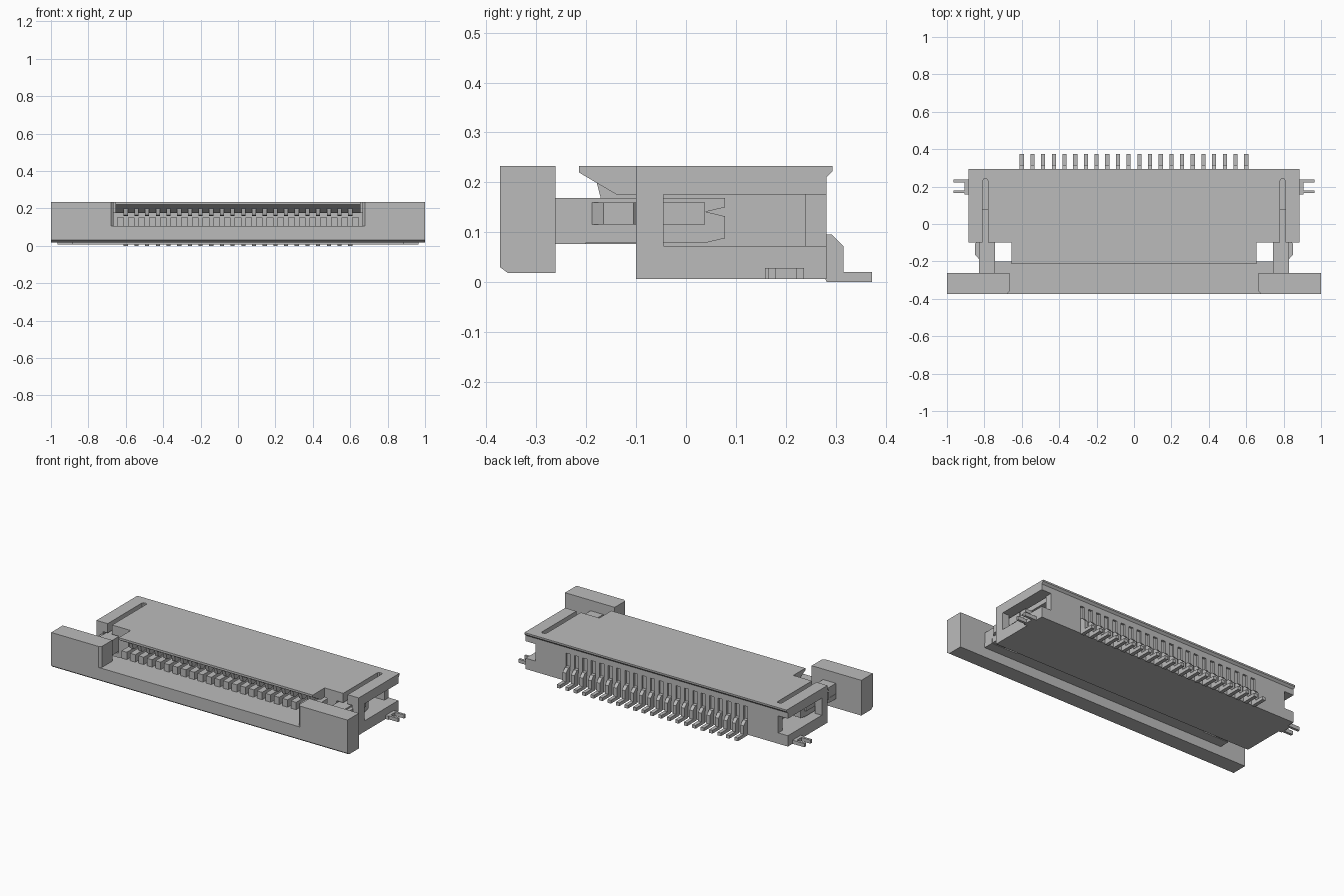
import bpy, bmesh

old = bpy.data.objects.get("Cube")
if old:
    bpy.data.objects.remove(old, do_unlink=True)

grey = bpy.data.materials.new("plain grey")
grey.use_nodes = True
colour = (0.5, 0.5, 0.5, 1)
grey.diffuse_color = colour
grey.node_tree.nodes["Principled BSDF"].inputs["Base Color"].default_value = colour


def add_prism(bm, pts, axis, lo, hi):
    """Extrude a 2D outline along an axis; the outline uses the other two axes in order."""
    def place(p, h):
        c = list(p)
        c.insert("xyz".index(axis), h)
        return c
    face = bm.faces.new([bm.verts.new(place(p, lo)) for p in pts])
    new = bmesh.ops.extrude_face_region(bm, geom=[face])["geom"]
    shift = [0, 0, 0]
    shift["xyz".index(axis)] = hi - lo
    bmesh.ops.translate(bm, vec=shift, verts=[v for v in new if isinstance(v, bmesh.types.BMVert)])


def add_box(bm, x, y, z):
    add_prism(bm, [(x[0], y[0]), (x[1], y[0]), (x[1], y[1]), (x[0], y[1])], "z", z[0], z[1])


def finish(name, bm, mirror=False):
    bmesh.ops.recalc_face_normals(bm, faces=bm.faces)
    mesh = bpy.data.meshes.new(name)
    bm.to_mesh(mesh)
    bm.free()
    mesh.materials.append(grey)
    ob = bpy.data.objects.new(name, mesh)
    bpy.context.collection.objects.link(ob)
    if mirror:
        ob.modifiers.new("mirror", "MIRROR").use_mirror_merge = False
    return ob


def prism(name, pts, axis, lo, hi, mirror=False):
    bm = bmesh.new()
    add_prism(bm, pts, axis, lo, hi)
    return finish(name, bm, mirror)


def box(name, x, y, z, mirror=False):
    bm = bmesh.new()
    add_box(bm, x, y, z)
    return finish(name, bm, mirror)


COUNT = 22
PITCH = 1.2 / (COUNT - 1)
pins = [-0.6 + i * PITCH for i in range(COUNT)]

# Housing: floor, roof with two open grooves, overhanging front lip and rear lip
box("housing_floor", (-0.885, 0.885), (-0.10, 0.282), (0.006, 0.072))
half = [(0.885, 0.282), (0.885, -0.10), (0.81, -0.10), (0.81, 0.23), (0.803, 0.24),
        (0.787, 0.24), (0.78, 0.23), (0.78, -0.10), (0.655, -0.10)]
prism("housing_roof", half + [(-x, y) for x, y in reversed(half)], "z", 0.176, 0.233)
prism("roof_front_lip", [(-0.10, 0.233), (-0.215, 0.233), (-0.215, 0.22), (-0.14, 0.176),
                         (-0.10, 0.176)], "x", -0.655, 0.655)
prism("roof_rear_lip", [(0.282, 0.233), (0.294, 0.233), (0.294, 0.223), (0.282, 0.211)],
      "x", -0.885, 0.885)

# Housing walls around the cavity and the side slots
box("housing_inner_wall", (0.67, 0.735), (-0.10, 0.25), (0.07, 0.178), True)
box("housing_front_post", (0.84, 0.885), (-0.10, -0.045), (0.07, 0.178), True)

# Rear wall with a groove above every pin
bm = bmesh.new()
add_box(bm, (-0.82, 0.82), (0.24, 0.27), (0.07, 0.178))
edges = [-0.82] + [x + s * 0.014 for x in pins for s in (-1, 1)] + [0.82]
for a, b in zip(edges[::2], edges[1::2]):
    add_box(bm, (a, b), (0.268, 0.282), (0.07, 0.178))
finish("housing_rear_wall", bm)

# Contacts: upper spring fingers inside, angled solder legs behind
bm = bmesh.new()
leg = [(0.27, 0.095), (0.293, 0.095), (0.316, 0.072), (0.316, 0.02), (0.373, 0.02),
       (0.373, 0.0), (0.282, 0.0), (0.27, 0.03)]
finger = [(-0.18, 0.203), (-0.17, 0.165), (-0.15, 0.158), (-0.12, 0.168), (0.25, 0.168), (0.25, 0.203)]
for x in pins:
    add_prism(bm, leg, "x", x - 0.011, x + 0.011)
    add_prism(bm, finger, "x", x - 0.011, x + 0.011)
finish("contacts", bm)

# Forked solder tabs on both ends
bm = bmesh.new()
add_box(bm, (0.87, 0.905), (0.158, 0.237), (0.006, 0.028))
for y in (0.165, 0.222):
    add_box(bm, (0.90, 0.965), (y, y + 0.015), (0.006, 0.028))
finish("solder_tab", bm, True)

# Slider: front bar, raised end blocks, tongue and separating ribs
prism("slider_bar", [(-0.373, 0.105), (-0.262, 0.105), (-0.262, 0.018), (-0.357, 0.018),
                     (-0.373, 0.03)], "x", -1.0, 1.0)
prism("slider_end_block", [(0.68, -0.373), (1.0, -0.373), (1.0, -0.262), (0.665, -0.262),
                           (0.665, -0.36)], "z", 0.10, 0.233, True)
box("slider_shelf", (-0.83, 0.83), (-0.265, -0.20), (0.076, 0.105))
box("slider_tongue", (-0.655, 0.655), (-0.21, 0.12), (0.076, 0.105))
bm = bmesh.new()
for i in range(COUNT + 1):
    x = -0.6 + (i - 0.5) * PITCH
    add_box(bm, (x - 0.018, x + 0.018), (-0.20, 0.10), (0.10, 0.15))
finish("slider_ribs", bm)

# Slider latch arms with a forked tip and an outer barb
prism("slider_arm", [(-0.265, 0.079), (0.04, 0.079), (0.078, 0.088), (0.078, 0.132),
                     (0.04, 0.141), (0.078, 0.15), (0.078, 0.169), (-0.265, 0.169)],
      "x", 0.742, 0.828, True)
prism("slider_barb", [(0.82, -0.19), (0.828, -0.188), (0.85, -0.165), (0.85, -0.105),
                      (0.838, -0.095), (0.838, 0.038), (0.82, 0.038)], "z", 0.115, 0.16, True)
